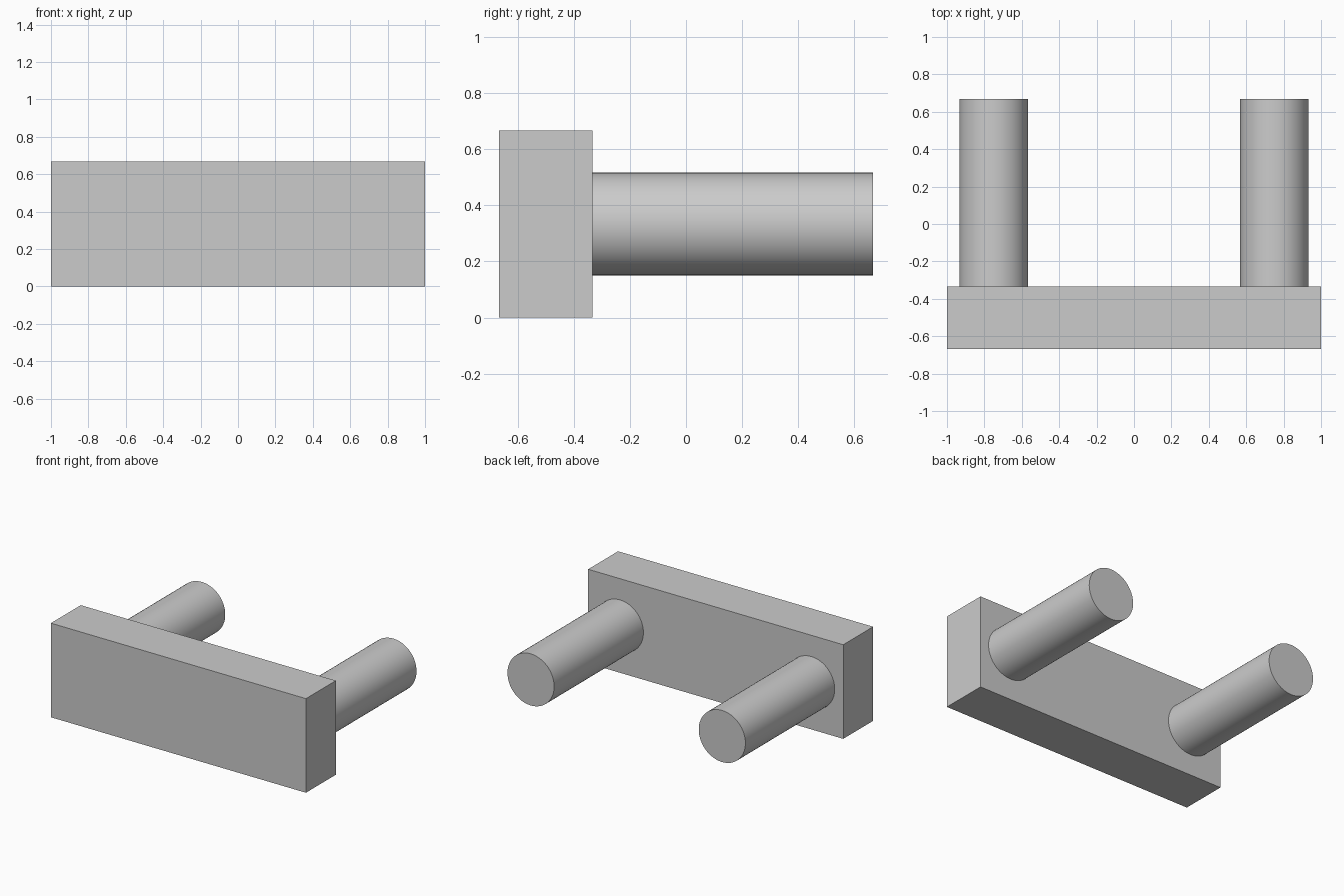
import bpy, math

if "Cube" in bpy.data.objects:
    bpy.data.objects.remove(bpy.data.objects["Cube"])

grey = bpy.data.materials.new("plain_grey")
grey.diffuse_color = (0.6, 0.6, 0.6, 1)
grey.use_nodes = True
grey.node_tree.nodes["Principled BSDF"].inputs["Base Color"].default_value = grey.diffuse_color

WIDTH, HEIGHT = 2.0, 0.667
FRONT, PLATE_BACK, PEG_END = -0.667, -0.333, 0.667

# Rectangular plate
bpy.ops.mesh.primitive_cube_add(size=1, location=(0, (FRONT + PLATE_BACK) / 2, HEIGHT / 2))
plate = bpy.context.object
plate.name = "plate"
plate.scale = (WIDTH, PLATE_BACK - FRONT, HEIGHT)
bpy.ops.object.transform_apply(location=False, rotation=False, scale=True)
plate.data.materials.append(grey)

# Two round pegs reaching back from the plate
for side, name in ((-1, "left_peg"), (1, "right_peg")):
    bpy.ops.mesh.primitive_cylinder_add(
        vertices=64, radius=0.183, depth=PEG_END - PLATE_BACK,
        location=(side * 0.75, (PLATE_BACK + PEG_END) / 2, HEIGHT / 2),
        rotation=(math.pi / 2, 0, 0))
    peg = bpy.context.object
    peg.name = name
    peg.data.materials.append(grey)
    bpy.ops.object.shade_smooth_by_angle(angle=math.radians(30))
